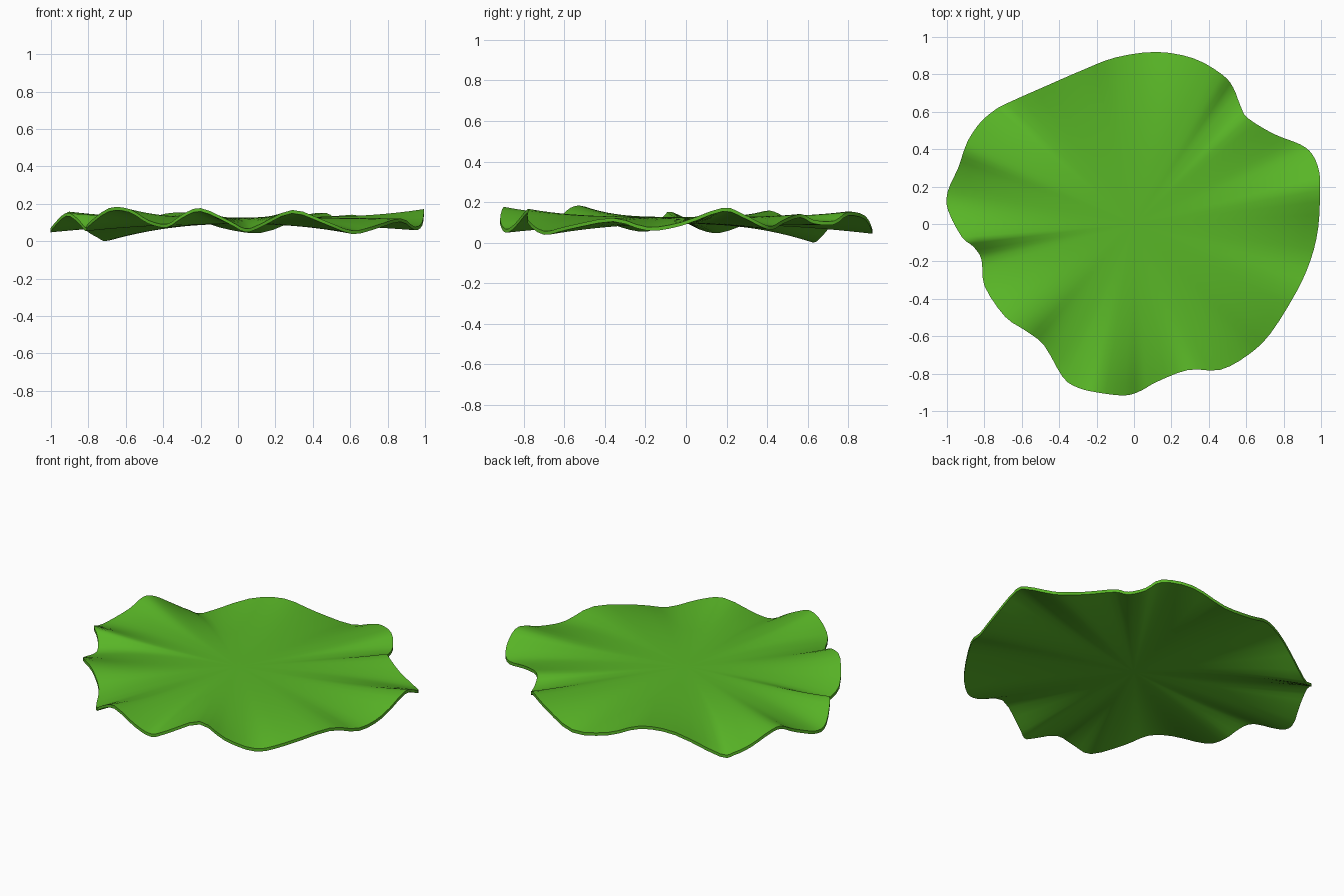
import bpy, bmesh, math
from mathutils import Vector

if "Cube" in bpy.data.objects:
    bpy.data.objects.remove(bpy.data.objects["Cube"])

# Wavy rim of the leaf (x, y, z), counter-clockwise from the right
RIM = [
    (0.995, 0.18, 0.16), (0.99, 0.28, 0.13), (0.955, 0.37, 0.085), (0.89, 0.425, 0.07),
    (0.75, 0.48, 0.10), (0.61, 0.565, 0.13), (0.57, 0.63, 0.10), (0.53, 0.73, 0.095),
    (0.47, 0.80, 0.14), (0.32, 0.885, 0.12), (0.12, 0.92, 0.05), (-0.10, 0.89, 0.08),
    (-0.27, 0.825, 0.14), (-0.45, 0.747, 0.12), (-0.68, 0.645, 0.012), (-0.75, 0.605, 0.025),
    (-0.82, 0.545, 0.07), (-0.88, 0.46, 0.13), (-0.91, 0.39, 0.145), (-0.94, 0.30, 0.10),
    (-0.997, 0.17, 0.055), (-0.993, 0.07, 0.07), (-0.92, -0.07, 0.14), (-0.86, -0.12, 0.11),
    (-0.815, -0.19, 0.06), (-0.80, -0.33, 0.085), (-0.69, -0.495, 0.165), (-0.58, -0.57, 0.16),
    (-0.48, -0.65, 0.10), (-0.38, -0.82, 0.08), (-0.30, -0.875, 0.13), (-0.20, -0.90, 0.165),
    (-0.05, -0.917, 0.10), (0.04, -0.89, 0.055), (0.12, -0.845, 0.08), (0.29, -0.78, 0.155),
    (0.46, -0.78, 0.10), (0.61, -0.70, 0.045), (0.73, -0.585, 0.07), (0.87, -0.36, 0.11),
    (0.945, -0.19, 0.065), (0.985, -0.02, 0.09),
]
MID, STEPS, RINGS = 0.107, 3, 14
THICK_MID, THICK_RIM = 0.035, 0.018


def smooth_loop(points, steps):
    """Closed Catmull-Rom curve through the points."""
    p, n, out = [Vector(q) for q in points], len(points), []
    for i in range(n):
        a, b, c, d = (p[(i + k) % n] for k in (-1, 0, 1, 2))
        for s in range(steps):
            t = s / steps
            out.append(0.5 * (2 * b + (c - a) * t + (2 * a - 5 * b + 4 * c - d) * t ** 2
                              + (3 * b - a - 3 * c + d) * t ** 3))
    return out


def sheet(bm, rim, power, side):
    """One skin of the leaf; a higher power keeps the ripples nearer the rim."""
    centre = bm.verts.new((0, 0, MID + side * THICK_MID / 2))
    rings = []
    for k in range(1, RINGS + 1):
        f = k / RINGS
        half = side * (THICK_MID + (THICK_RIM - THICK_MID) * f ** 2) / 2
        rings.append([bm.verts.new((p.x * f, p.y * f, MID + (p.z - MID) * f ** power + half))
                      for p in rim])
    for i in range(len(rim)):
        j = (i + 1) % len(rim)
        bm.faces.new((centre, rings[0][i], rings[0][j]))
        for a, b in zip(rings, rings[1:]):
            bm.faces.new((a[i], b[i], b[j], a[j]))
    return rings[-1]


# Leaf: smooth upper skin, creased lower skin, joined by a thin edge
rim = smooth_loop(RIM, STEPS)
bm = bmesh.new()
top = sheet(bm, rim, 3.3, 1)
bottom = sheet(bm, rim, 2.2, -1)
for i in range(len(rim)):
    j = (i + 1) % len(rim)
    bm.faces.new((bottom[i], bottom[j], top[j], top[i]))
bmesh.ops.recalc_face_normals(bm, faces=bm.faces)
low = min(v.co.z for v in bm.verts)
bmesh.ops.translate(bm, verts=bm.verts, vec=(0, 0, -low))
mesh = bpy.data.meshes.new("lettuce_leaf")
bm.to_mesh(mesh)
bm.free()
leaf = bpy.data.objects.new("lettuce_leaf", mesh)
bpy.context.collection.objects.link(leaf)

# Green material
mat = bpy.data.materials.new("leaf_green")
mat.diffuse_color = (0.10, 0.47, 0.02, 1)
mat.use_nodes = True
mat.node_tree.nodes["Principled BSDF"].inputs["Base Color"].default_value = mat.diffuse_color
mesh.materials.append(mat)

bpy.context.view_layer.objects.active = leaf
leaf.select_set(True)
bpy.ops.object.shade_smooth_by_angle(angle=math.radians(50))
